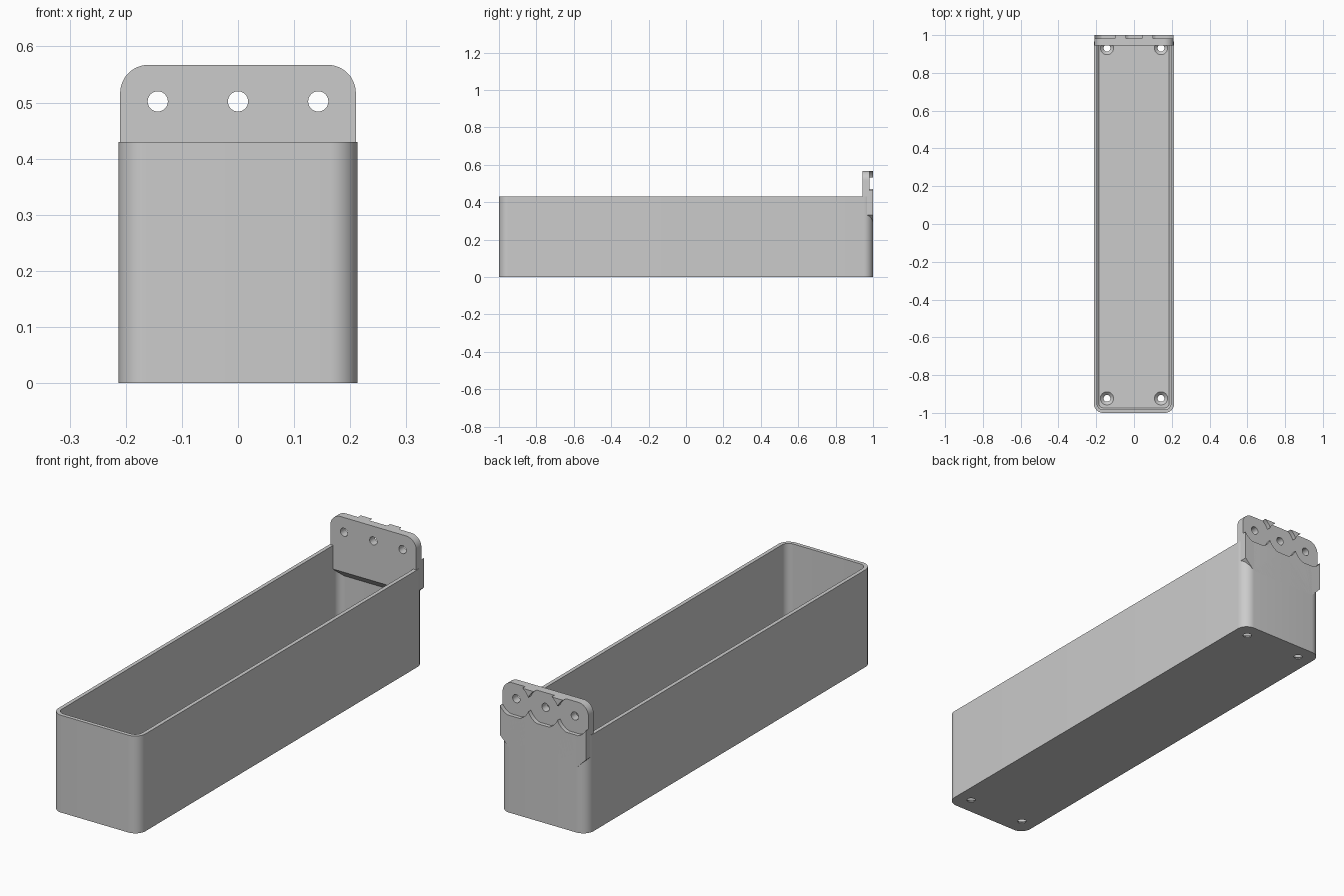
import bpy
import bmesh
from math import acos, asin, sin, cos, pi, radians, degrees

default = bpy.data.objects.get("Cube")
if default:
    bpy.data.objects.remove(default, do_unlink=True)

HALF_W, HALF_L, HEIGHT = 0.213, 1.0, 0.43
WALL, FLOOR, CORNER = 0.017, 0.02, 0.05
HOLE_X, HOLE_Z, RECESS_R = 0.143, 0.502, 0.078
PLATE_HALF, PLATE_TOP, EAR_Z = 0.21, 0.567, 0.332
PLATE_FRONT, PLATE_STEP = 0.945, 0.981

grey = bpy.data.materials.new("plain_grey")
grey.use_nodes = True
colour = (0.6, 0.6, 0.6, 1)
grey.diffuse_color = colour
grey.node_tree.nodes["Principled BSDF"].inputs["Base Color"].default_value = colour


def solid(name, outer, holes=()):
    """Closed solid: walls through each set of rings, flat caps at both ends."""
    bm = bmesh.new()
    caps = ([], [])
    for rings in (outer, *holes):
        loops = [[bm.verts.new(p) for p in ring] for ring in rings]
        n = len(loops[0])
        for a, b in zip(loops, loops[1:]):
            for i in range(n):
                j = (i + 1) % n
                bm.faces.new((a[i], a[j], b[j], b[i]))
        for cap, loop in zip(caps, (loops[0], loops[-1])):
            cap += [bm.edges.get((loop[i - 1], loop[i])) for i in range(n)]
    for cap in caps:
        bmesh.ops.triangle_fill(bm, edges=cap, use_beauty=True)
    bmesh.ops.recalc_face_normals(bm, faces=bm.faces[:])
    for face in bm.faces:
        face.smooth = True
    mesh = bpy.data.meshes.new(name)
    bm.to_mesh(mesh)
    bm.free()
    mesh.set_sharp_from_angle(angle=radians(30))
    mesh.materials.append(grey)
    bpy.context.collection.objects.link(bpy.data.objects.new(name, mesh))


def arc(cx, cy, r, start, end, steps):
    return [(cx + r * cos(radians(start + (end - start) * i / steps)),
             cy + r * sin(radians(start + (end - start) * i / steps)))
            for i in range(steps + 1)]


def circle(cx, cy, r):
    return arc(cx, cy, r, 0, 360, 32)[:-1]


def round_rect(inset, z):
    """Horizontal ring of the tray outline, moved inwards by inset."""
    x, y = HALF_W - CORNER, HALF_L - CORNER
    pts = []
    for sx, sy, start in ((1, 1, 0), (-1, 1, 90), (-1, -1, 180), (1, -1, 270)):
        pts += arc(sx * x, sy * y, CORNER - inset, start, start + 90, 10)
    return at_z(pts, z)


def at_z(pts, z):
    return [(x, y, z) for x, y in pts]


def at_y(pts, y):
    return [(x, y, z) for x, z in pts]


def plate_base(bottom):
    """Lower edge of the plate, with its corners cut off at 45 degrees."""
    x = PLATE_HALF - (EAR_Z - bottom)
    return [(-PLATE_HALF, EAR_Z), (-x, bottom), (x, bottom), (PLATE_HALF, EAR_Z)]


def plate_outline(bottom):
    x, z = PLATE_HALF - CORNER, PLATE_TOP - CORNER
    return (plate_base(bottom) + arc(x, z, CORNER, 0, 90, 12)
            + arc(-x, z, CORNER, 90, 180, 12))


# Open tray with rounded corners and countersunk screw holes in the floor
screw_holes = []
for x in (-HOLE_X, HOLE_X):
    for y in (-0.923, 0.931):
        profile = ((0.018, 0), (0.018, 0.004), (0.035, FLOOR))
        screw_holes.append([at_z(circle(x, y, r), z) for r, z in profile])
solid("tray", [round_rect(0, 0), round_rect(0, HEIGHT), round_rect(WALL, HEIGHT),
               round_rect(WALL, FLOOR + 0.01), round_rect(WALL + 0.01, FLOOR)],
      screw_holes)

# Hanging plate with three bolt holes; its underside slopes back to the wall
bolt_holes = [[at_y(circle(x, HOLE_Z, 0.018), y) for y in (PLATE_FRONT, PLATE_STEP)]
              for x in (-HOLE_X, 0, HOLE_X)]
solid("hanging_plate", [at_y(plate_outline(0.325), PLATE_FRONT),
                        at_y(plate_outline(0.289), PLATE_STEP)], bolt_holes)

# Angles where the round recesses meet each other, the plate sides and its top
meet = degrees(acos(HOLE_X / 2 / RECESS_R))
side = degrees(acos((PLATE_HALF - HOLE_X) / RECESS_R))
top = degrees(asin((PLATE_TOP - HOLE_Z) / RECESS_R))

# Scalloped layer on the back, below the recesses
scallops = plate_base(0.285)
scallops += arc(HOLE_X, HOLE_Z, RECESS_R, -side, meet - 180, 24)[:-1]
scallops += arc(0, HOLE_Z, RECESS_R, -meet, meet - 180, 24)[:-1]
scallops += arc(-HOLE_X, HOLE_Z, RECESS_R, -meet, side - 180, 24)
solid("scalloped_back", [at_y(scallops, y) for y in (PLATE_STEP, HALF_L)])

# Small ridges left between the recesses at the top
ridge = arc(0, HOLE_Z, RECESS_R, meet, top, 8)
ridge += arc(HOLE_X, HOLE_Z, RECESS_R, 180 - top, 180 - meet, 8)[:-1]
for name, sign in (("left_ridge", 1), ("right_ridge", -1)):
    pts = [(sign * x, z) for x, z in ridge]
    solid(name, [at_y(pts, y) for y in (PLATE_STEP, HALF_L)])
